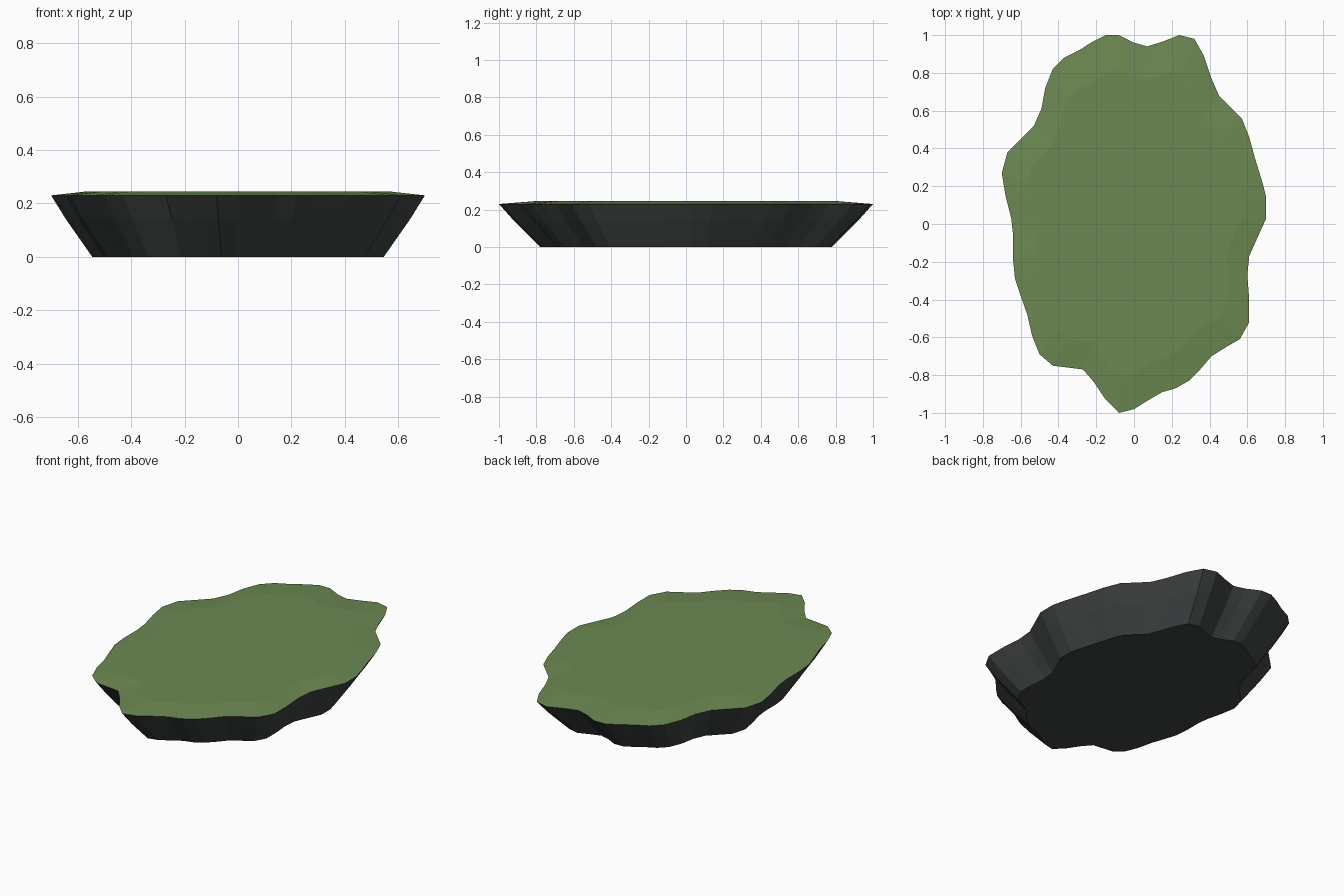
import bpy, bmesh

if "Cube" in bpy.data.objects:
    bpy.data.objects.remove(bpy.data.objects["Cube"])

# Wavy island outline, counter-clockwise from the right side
OUTLINE = [
    (.70, .14), (.68, .22), (.64, .35), (.61, .46), (.57, .56), (.51, .62), (.45, .68),
    (.41, .77), (.37, .89), (.32, .98), (.24, 1.0), (.15, .965), (.07, .94), (0, .96),
    (-.08, 1.0), (-.15, 1.0), (-.22, .965), (-.29, .92), (-.37, .88), (-.43, .82),
    (-.47, .72), (-.49, .61), (-.53, .52), (-.60, .45), (-.67, .38), (-.70, .27),
    (-.68, .15), (-.65, .03), (-.64, -.06), (-.64, -.19), (-.63, -.29), (-.60, -.38),
    (-.565, -.48), (-.54, -.59), (-.50, -.69), (-.43, -.75), (-.35, -.76), (-.27, -.77),
    (-.21, -.84), (-.15, -.93), (-.08, -1.0), (0, -.98), (.08, -.93), (.15, -.89),
    (.22, -.87), (.29, -.83), (.35, -.77), (.41, -.70), (.49, -.65), (.56, -.61),
    (.61, -.52), (.61, -.40), (.60, -.27), (.61, -.17), (.65, -.08), (.70, .03)]


def material(name, color):
    mat = bpy.data.materials.new(name)
    mat.diffuse_color = color
    mat.use_nodes = True
    mat.node_tree.nodes["Principled BSDF"].inputs["Base Color"].default_value = mat.diffuse_color
    return mat


def shell(name, rings, mat, cap_last):
    """Skin scaled copies (scale, z) of the outline, listed bottom to top, and cap one end."""
    bm = bmesh.new()
    loops = [[bm.verts.new((x * s, y * s, z)) for x, y in OUTLINE] for s, z in rings]
    n = len(OUTLINE)
    for low, high in zip(loops, loops[1:]):
        for i in range(n):
            j = (i + 1) % n
            bm.faces.new((low[i], low[j], high[j], high[i]))
    bm.faces.new(loops[-1] if cap_last else loops[0][::-1])
    mesh = bpy.data.meshes.new(name)
    bm.to_mesh(mesh)
    bm.free()
    mesh.materials.append(mat)
    bpy.context.collection.objects.link(bpy.data.objects.new(name, mesh))


# Dark tapering rock under the island
shell("rock_base", [(.78, 0), (.92, .14), (1, .23)],
      material("rock", (.05, .057, .055, 1)), False)

# Green turf, sloping gently up to a flat top
shell("grass_top", [(1, .23), (.81, .245)],
      material("grass", (.15, .25, .085, 1)), True)
